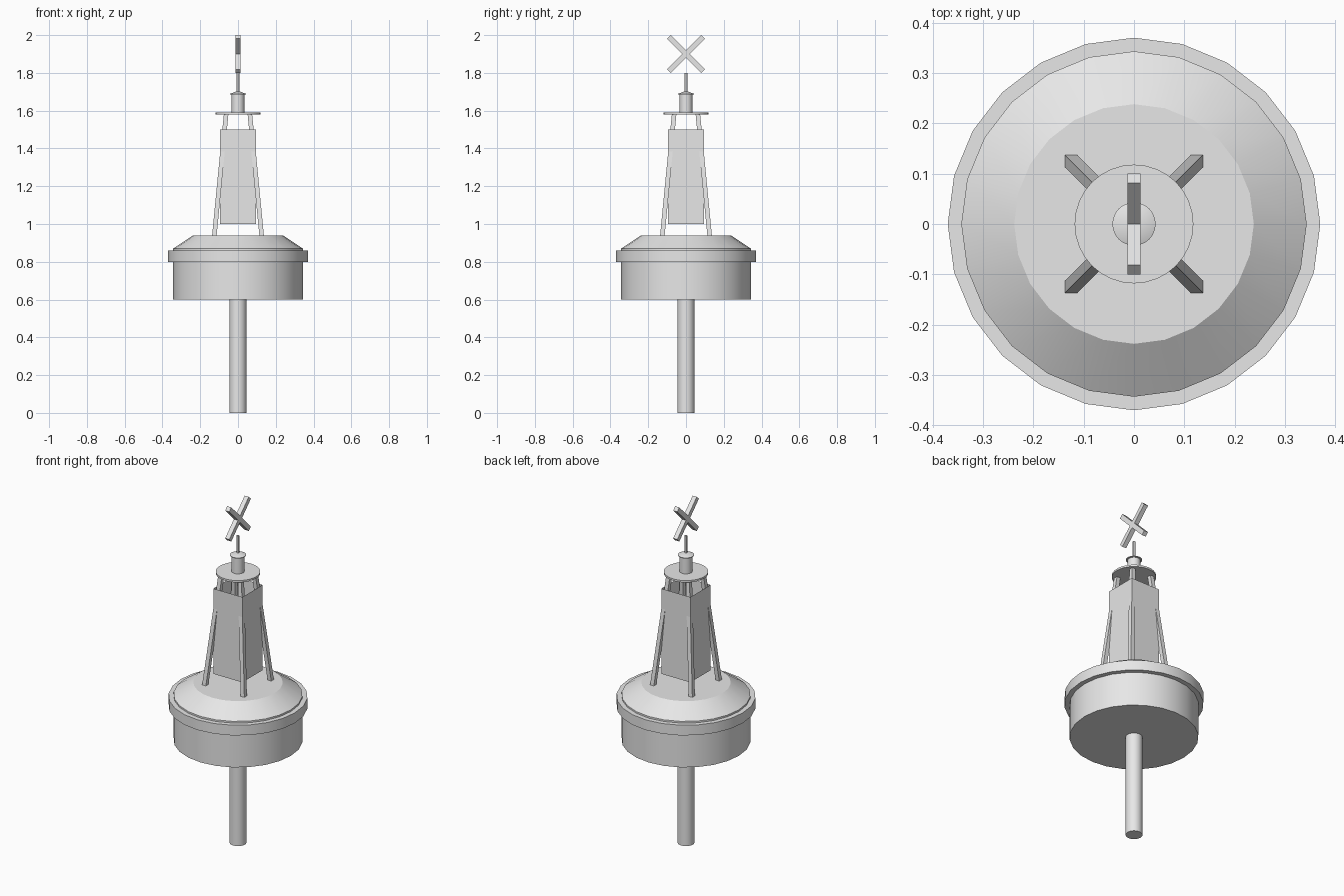
import bpy, bmesh, math
from mathutils import Matrix

if "Cube" in bpy.data.objects:
    bpy.data.objects.remove(bpy.data.objects["Cube"])

grey = bpy.data.materials.new("light_grey")
grey.diffuse_color = (0.8, 0.8, 0.8, 1)
grey.use_nodes = True
grey.node_tree.nodes["Principled BSDF"].inputs["Base Color"].default_value = grey.diffuse_color


def finish(name, bm, smooth=False, fix=True):
    if fix:
        bmesh.ops.recalc_face_normals(bm, faces=bm.faces[:])
    me = bpy.data.meshes.new(name)
    bm.to_mesh(me)
    bm.free()
    ob = bpy.data.objects.new(name, me)
    bpy.context.collection.objects.link(ob)
    me.materials.append(grey)
    if smooth:
        bpy.ops.object.select_all(action='DESELECT')
        ob.select_set(True)
        bpy.context.view_layer.objects.active = ob
        bpy.ops.object.shade_smooth_by_angle(angle=math.radians(30))
    return ob


def lathe(name, profile, sides):
    """Turned solid from (radius, height) points, capped at both ends."""
    bm = bmesh.new()
    rings = []
    for r, z in profile:
        if r == 0:
            rings.append([bm.verts.new((0, 0, z))] * sides)
        else:
            rings.append([bm.verts.new((r * math.cos(math.tau * i / sides),
                                        r * math.sin(math.tau * i / sides), z))
                          for i in range(sides)])
    for a, b in zip(rings, rings[1:]):
        for i in range(sides):
            j = (i + 1) % sides
            quad = list(dict.fromkeys((a[i], a[j], b[j], b[i])))
            bm.faces.new(quad)
    for ring in (rings[0], rings[-1]):
        if ring[0] is not ring[1]:
            bm.faces.new(ring)
    return finish(name, bm, True)


def square(bm, cx, cy, h, z):
    return [bm.verts.new((cx + sx * h, cy + sy * h, z))
            for sx, sy in ((-1, -1), (1, -1), (1, 1), (-1, 1))]


# Float and counterweight post
lathe("ballast_post", [(0.045, 0), (0.045, 0.6)], 24)
lathe("float_hull", [(0.343, 0.6), (0.343, 0.87), (0.238, 0.94)], 24)
lathe("fender_ring", [(0.37, 0.80), (0.37, 0.86)], 24)

# Leaning tower legs
for sx, sy, side in ((-1, -1, "front_left"), (1, -1, "front_right"),
                     (1, 1, "back_right"), (-1, 1, "back_left")):
    bm = bmesh.new()
    lo = square(bm, sx * 0.125, sy * 0.125, 0.012, 0.94)
    hi = square(bm, sx * 0.063, sy * 0.063, 0.012, 1.58)
    bm.faces.new(lo)
    bm.faces.new(hi)
    for i in range(4):
        j = (i + 1) % 4
        bm.faces.new((lo[i], lo[j], hi[j], hi[i]))
    finish("leg_" + side, bm)

# Open sheet panels around the tower
bm = bmesh.new()
lo = square(bm, 0, 0, 0.094, 1.0)
hi = square(bm, 0, 0, 0.094, 1.5)
for i in range(4):
    j = (i + 1) % 4
    bm.faces.new((lo[i], lo[j], hi[j], hi[i]))
finish("tower_panels", bm, fix=False)

# Platform, lantern and mast
lathe("platform", [(0.118, 1.58), (0.118, 1.591)], 32)
lathe("lantern", [(0.034, 1.591), (0.034, 1.685)], 24)
lathe("lantern_cap", [(0.043, 1.685), (0.043, 1.689), (0, 1.705)], 24)
lathe("mast", [(0.008, 1.695), (0.008, 1.80)], 12)

# Crossed topmark bars
for name, angle in (("topmark_bar_a", 45), ("topmark_bar_b", -45)):
    bm = bmesh.new()
    bmesh.ops.create_cube(bm, size=1, matrix=Matrix.Translation((0, 0, 1.9))
                          @ Matrix.Rotation(math.radians(angle), 4, 'X')
                          @ Matrix.Diagonal((0.0268, 0.0268, 0.256, 1)))
    finish(name, bm)
